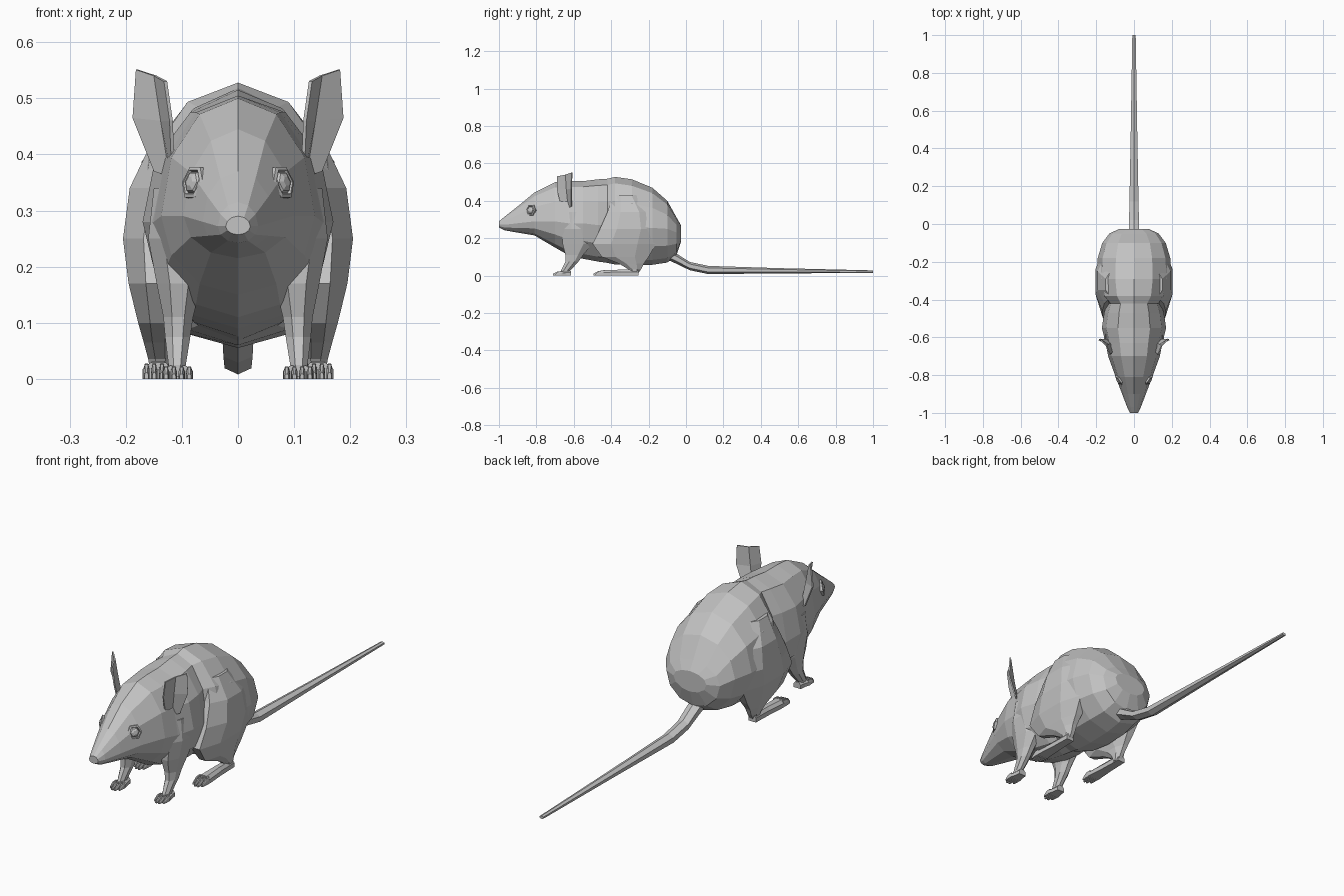
import bpy, bmesh, math
from mathutils import Vector

if "Cube" in bpy.data.objects:
    bpy.data.objects.remove(bpy.data.objects["Cube"])

fur = bpy.data.materials.new("grey_fur")
fur.diffuse_color = (0.55, 0.55, 0.55, 1)
fur.use_nodes = True
fur.node_tree.nodes["Principled BSDF"].inputs["Base Color"].default_value = fur.diffuse_color


def make(name, bm, mirror=False, thickness=0):
    bmesh.ops.recalc_face_normals(bm, faces=bm.faces)
    me = bpy.data.meshes.new(name)
    bm.to_mesh(me)
    bm.free()
    me.materials.append(fur)
    ob = bpy.data.objects.new(name, me)
    bpy.context.collection.objects.link(ob)
    if thickness:
        ob.modifiers.new("Solidify", 'SOLIDIFY').thickness = thickness
    if mirror:
        m = ob.modifiers.new("Mirror", 'MIRROR')
        m.use_mirror_merge = False
    return ob


def add_loft(bm, rings):
    """Skin a list of equal-length point rings and cap both ends."""
    vs = [[bm.verts.new(p) for p in r] for r in rings]
    n = len(vs[0])
    for a, b in zip(vs, vs[1:]):
        for i in range(n):
            j = (i + 1) % n
            bm.faces.new((a[i], a[j], b[j], b[i]))
    bm.faces.new(vs[0])
    bm.faces.new(vs[-1][::-1])


def loft(name, rings, mirror=False):
    bm = bmesh.new()
    add_loft(bm, rings)
    return make(name, bm, mirror)


def body_ring(y, top, bottom, half, mid, n=12):
    pts = []
    for i in range(n):
        a = math.tau * i / n
        c = math.cos(a)
        pts.append((half * math.sin(a), y, mid + c * (top - mid if c > 0 else mid - bottom)))
    return pts


def leg_ring(z, x0, x1, y0, y1, n=8):
    pts = []
    for i in range(n):
        a = math.tau * (i + 0.5) / n
        pts.append(((x0 + x1) / 2 + (x1 - x0) / 2 * math.cos(a) / math.cos(math.pi / n),
                    (y0 + y1) / 2 + (y1 - y0) / 2 * math.sin(a) / math.cos(math.pi / n), z))
    return pts


def box_ring(y, x0, x1, z0, z1):
    b = 0.25 * (x1 - x0)
    return [(x0, y, z0), (x1, y, z0), (x1, y, z0 + 0.6 * (z1 - z0)),
            (x1 - b, y, z1), (x0 + b, y, z1), (x0, y, z0 + 0.6 * (z1 - z0))]


# Head, torso and rump: y, top, bottom, half width, height of widest point
loft("body", [body_ring(*r) for r in (
    (-1.00, .290, .257, .022, .272),
    (-.97, .315, .242, .036, .272),
    (-.90, .370, .230, .063, .280),
    (-.81, .445, .215, .097, .290),
    (-.70, .500, .150, .137, .290),
    (-.63, .505, .110, .150, .280),
    (-.55, .505, .090, .170, .280),
    (-.47, .515, .075, .158, .270),
    (-.42, .518, .068, .142, .270),
    (-.38, .528, .060, .180, .270),
    (-.29, .515, .055, .198, .260),
    (-.18, .470, .058, .192, .255),
    (-.10, .400, .070, .168, .250),
    (-.05, .310, .110, .130, .230),
    (-.027, .270, .180, .080, .230))])

# Haunches tapering to the ankles
loft("haunch", [leg_ring(*r) for r in (
    (.43, .060, .150, -.39, -.25),
    (.34, .070, .193, -.42, -.18),
    (.25, .080, .205, -.46, -.15),
    (.17, .090, .195, -.50, -.16),
    (.10, .105, .178, -.45, -.20),
    (.065, .115, .168, -.36, -.225),
    (.035, .117, .160, -.31, -.24),
    (.004, .120, .155, -.29, -.26))], mirror=True)

# Shoulders and forearms
loft("front_leg", [leg_ring(*r) for r in (
    (.34, .070, .150, -.65, -.51),
    (.25, .065, .160, -.66, -.50),
    (.17, .065, .145, -.66, -.50),
    (.11, .080, .133, -.645, -.55),
    (.075, .085, .130, -.645, -.575),
    (.025, .093, .124, -.67, -.62),
    (.004, .095, .122, -.67, -.62))], mirror=True)


def foot(name, x0, x1, heel, ball, toe, height):
    """Tapered sole with four separate toes."""
    bm = bmesh.new()
    c, w = (x0 + x1) / 2, (x1 - x0) / 2
    add_loft(bm, [box_ring(heel, c - w * .65, c + w * .65, 0, height),
                  box_ring((heel + ball) / 2, c - w * .75, c + w * .75, 0, height),
                  box_ring(ball, x0, x1, 0, height * .9)])
    step = (x1 - x0) / 4
    for i in range(4):
        t = x0 + step * (i + .5)
        reach = toe if i in (1, 2) else toe + .012
        add_loft(bm, [box_ring(ball + .005, t - step * .42, t + step * .42, 0, height * .85),
                      box_ring((ball + reach) / 2, t - step * .4, t + step * .4, 0, height * .8),
                      box_ring(reach, t - step * .25, t + step * .25, 0, height * .35)])
    make(name, bm, mirror=True)


foot("hind_foot", .115, .170, -.255, -.44, -.495, .032)
foot("front_foot", .080, .135, -.615, -.665, -.712, .026)

# Tail: hexagonal tube drooping to the ground and running straight back
tail = []
for y, z, r, h in ((-.10, .115, .030, .030), (-.05, .090, .028, .027), (.02, .051, .026, .022),
                   (.12, .030, .024, .022), (.50, .026, .017, .014), (1.0, .021, .009, .007)):
    tail.append([(r * math.cos(math.tau * (i + .5) / 6) / .866, y, z + h * math.sin(math.tau * (i + .5) / 6))
                 for i in range(6)])
loft("tail", tail)

# Ears: cupped sheets opening forward and outward
bm = bmesh.new()
rows = [((.118, -.665, .36), (.122, -.63, .36), (.150, -.615, .37)),
        ((.122, -.690, .46), (.138, -.64, .46), (.188, -.615, .465)),
        ((.132, -.690, .53), (.150, -.645, .54), (.182, -.612, .551))]
grid = [[bm.verts.new(p) for p in row] for row in rows]
for a, b in zip(grid, grid[1:]):
    for i in range(2):
        bm.faces.new((a[i], a[i + 1], b[i + 1], b[i]))
make("ear", bm, mirror=True, thickness=.006)

# Eyes: hexagonal rim around a low faceted ball
axis = Vector((.80, -.56, .2)).normalized()
u = axis.cross(Vector((0, 0, 1))).normalized()
v = u.cross(axis)
centre = Vector((.079, -.83, .35))
eye = []
for r, d in ((.032, -.025), (.032, .003), (.025, .005), (.022, -.001), (.018, .006), (.009, .010)):
    eye.append([centre + axis * d + u * r * math.cos(math.tau * i / 6) + v * r * math.sin(math.tau * i / 6)
                for i in range(6)])
loft("eye", eye, mirror=True)
